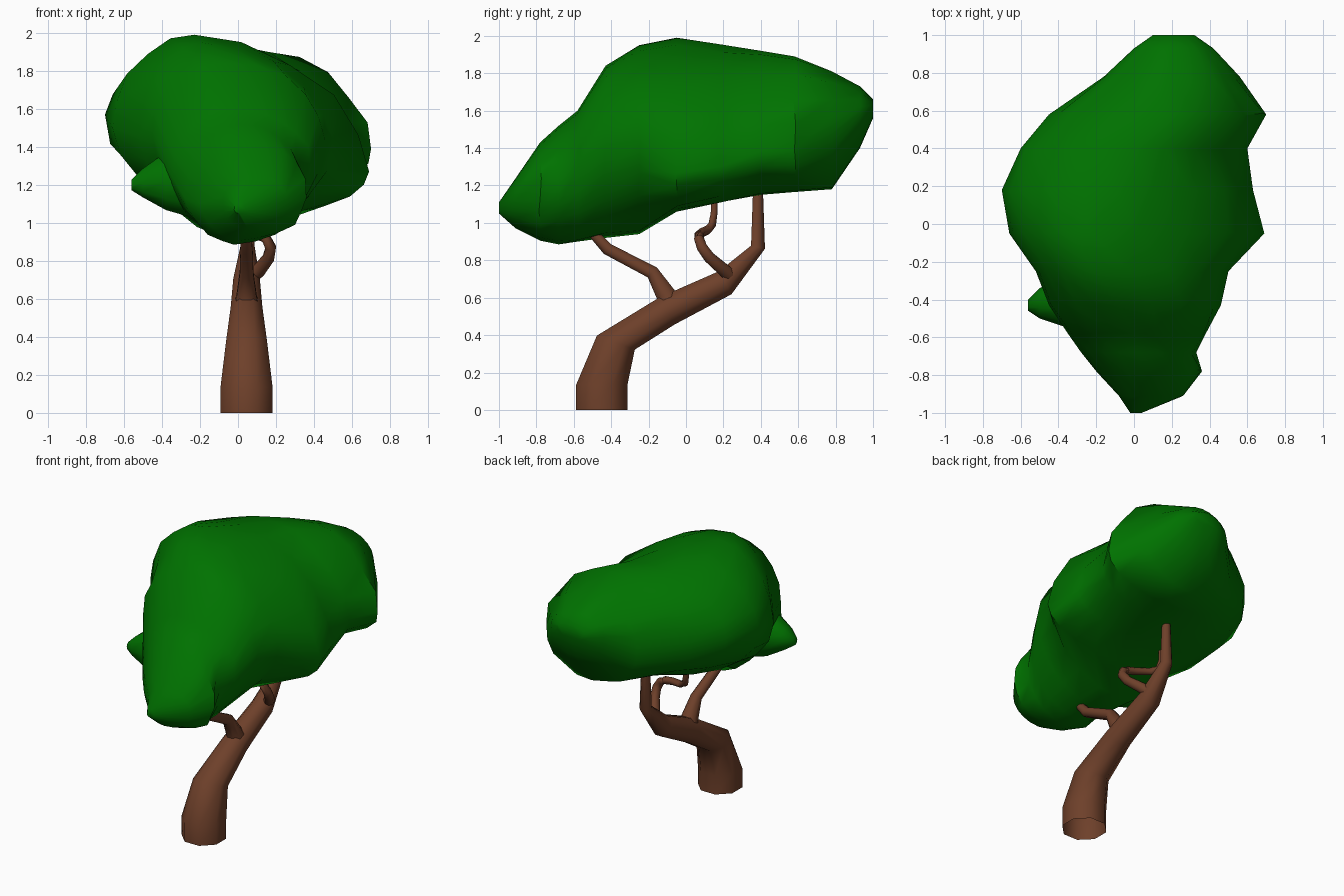
import bpy, bmesh, math, random
from mathutils import Vector

if "Cube" in bpy.data.objects:
    bpy.data.objects.remove(bpy.data.objects["Cube"])

random.seed(4)


def material(name, rgb):
    m = bpy.data.materials.new(name)
    m.diffuse_color = (*rgb, 1)
    m.use_nodes = True
    m.node_tree.nodes["Principled BSDF"].inputs["Base Color"].default_value = m.diffuse_color
    return m


LEAF = material("leaf green", (0.0, 0.168, 0.0))
BARK = material("bark brown", (0.155, 0.051, 0.023))


def loft(name, rings, mat, angle, open_start=False):
    """Skin a list of equal-length rings, cap the ends, shade smooth."""
    bm = bmesh.new()
    loops = [[bm.verts.new(p) for p in ring] for ring in rings]
    n = len(loops[0])
    for a, b in zip(loops, loops[1:]):
        for i in range(n):
            j = (i + 1) % n
            bm.faces.new((a[i], a[j], b[j], b[i]))
    base = bm.faces.new(loops[0])
    bm.faces.new(loops[-1])
    bmesh.ops.recalc_face_normals(bm, faces=bm.faces)
    if open_start:
        bmesh.ops.delete(bm, geom=[base], context='FACES_ONLY')
    mesh = bpy.data.meshes.new(name)
    bm.to_mesh(mesh)
    bm.free()
    mesh.materials.append(mat)
    obj = bpy.data.objects.new(name, mesh)
    bpy.context.collection.objects.link(obj)
    bpy.ops.object.select_all(action='DESELECT')
    obj.select_set(True)
    bpy.context.view_layer.objects.active = obj
    bpy.ops.object.shade_smooth_by_angle(angle=math.radians(angle))
    return obj


def limb(name, path, sides=8, open_start=False):
    """Tapered tube along (x, y, z, radius[, share of incoming direction]) points."""
    pts = [Vector(p[:3]) for p in path]
    rings = []
    for k, p in enumerate(pts):
        w = path[k][4] if len(path[k]) > 4 else 0.5
        t = Vector((0, 0, 0))
        if k > 0:
            t += (p - pts[k - 1]).normalized() * w
        if k < len(pts) - 1:
            t += (pts[k + 1] - p).normalized() * (1 - w)
        t.normalize()
        u = Vector((1, 0, 0))
        if abs(t.x) > 0.8:
            u = Vector((0, 1, 0))
        u = (u - t * u.dot(t)).normalized()
        v = t.cross(u)
        r = path[k][3] / math.cos(math.pi / sides)
        angles = [(i + 0.5) * math.tau / sides for i in range(sides)]
        rings.append([p + (u * math.cos(a) + v * math.sin(a)) * r for a in angles])
    return loft(name, rings, BARK, 60, open_start)


# Leaning trunk and its branches
limb("trunk", [(.045, -.45, 0, .137), (.045, -.45, .135, .137, 1), (.045, -.375, .36, .108, .95),
               (.045, -.10, .53, .083), (.045, .21, .68, .07, .9), (.05, .385, .87, .038, .3),
               (.05, .385, 1.25, .024)], open_start=True)
limb("front_branch", [(.045, -.07, .53, .07), (.045, -.11, .62, .052), (.045, -.18, .735, .036),
                      (.045, -.42, .86, .032), (.04, -.53, .98, .024)])
limb("curled_branch_lower", [(.05, .25, .70, .04), (.11, .20, .75, .034), (.16, .125, .815, .03),
                             (.172, .085, .87, .028), (.15, .07, .915, .026),
                             (.10, .07, .937, .024)])
limb("curled_branch_upper", [(.12, .07, .931, .024), (.05, .08, .945, .023), (-.04, .115, .962, .022),
                             (-.09, .14, .99, .02), (-.105, .15, 1.05, .018),
                             (-.105, .155, 1.22, .016)])

# Canopy stations: y, then x and z of the left, right, top and bottom extremes
STATIONS = [
    (-1.00, -.02, 1.07, .04, 1.08, .01, 1.11, .01, 1.05),
    (-.91, -.08, 1.10, .26, 1.12, .08, 1.24, .05, .97),
    (-.78, -.20, 1.10, .36, 1.13, .05, 1.43, .00, .905),
    (-.68, -.28, 1.13, .33, 1.20, .02, 1.52, -.02, .885),
    (-.58, -.35, 1.25, .38, 1.30, .00, 1.60, -.02, .90),
    (-.43, -.45, 1.46, .46, 1.43, -.08, 1.84, -.08, .92),
    (-.25, -.52, 1.46, .50, 1.44, -.20, 1.95, -.12, .94),
    (-.05, -.66, 1.50, .69, 1.27, -.23, 1.99, .10, 1.06),
    (.18, -.70, 1.57, .63, 1.30, -.10, 1.955, .10, 1.11),
    (.40, -.60, 1.55, .60, 1.38, .00, 1.92, .10, 1.15),
    (.58, -.45, 1.55, .70, 1.39, .18, 1.89, .20, 1.165),
    (.78, -.16, 1.50, .56, 1.48, .20, 1.81, .20, 1.18),
    (.93, .00, 1.60, .42, 1.58, .20, 1.73, .22, 1.40),
    (1.00, .10, 1.60, .32, 1.62, .20, 1.66, .20, 1.56),
]


def canopy_ring(station, n=20):
    """Four rounded quarters between the extremes, slightly uneven."""
    y, lx, lz, rx, rz, tx, tz, bx, bz = station
    rough = 0.012 if abs(y) < 0.9 else 0
    ring = []
    for i in range(n):
        a = i * math.tau / n
        c, s = math.cos(a), math.sin(a)
        sx, sz = (rx, rz) if c >= 0 else (lx, lz)
        vx, vz = (tx, tz) if s >= 0 else (bx, bz)
        # Flatter upper shoulders and lower front left
        e = 0.95
        if s > 0 and y > -0.3:
            e = 1.12 if c > 0 else 1.06
        elif c < 0 and s < 0 and -0.85 < y < -0.1:
            e = 1.2
        x = vx + (sx - vx) * abs(c) ** e
        z = sz + (vz - sz) * abs(s) ** e
        wobble = 0 if i % (n // 4) == 0 else random.uniform(-rough, rough)
        ring.append((x + c * wobble, y + wobble * 0.6, z + s * wobble))
    return ring


loft("canopy", [canopy_ring(s) for s in STATIONS], LEAF, 50)

# Pointed tuft on the front left of the canopy: x, y, z, half depth, half height
TUFT = [(-.15, -.42, 1.21, .19, .22), (-.38, -.41, 1.22, .13, .16),
        (-.50, -.42, 1.21, .08, .08), (-.56, -.43, 1.20, .03, .03)]
loft("canopy_tuft", [[(x, y + d * math.cos(i * math.tau / 10), z + h * math.sin(i * math.tau / 10))
                      for i in range(10)] for x, y, z, d, h in TUFT], LEAF, 50)
